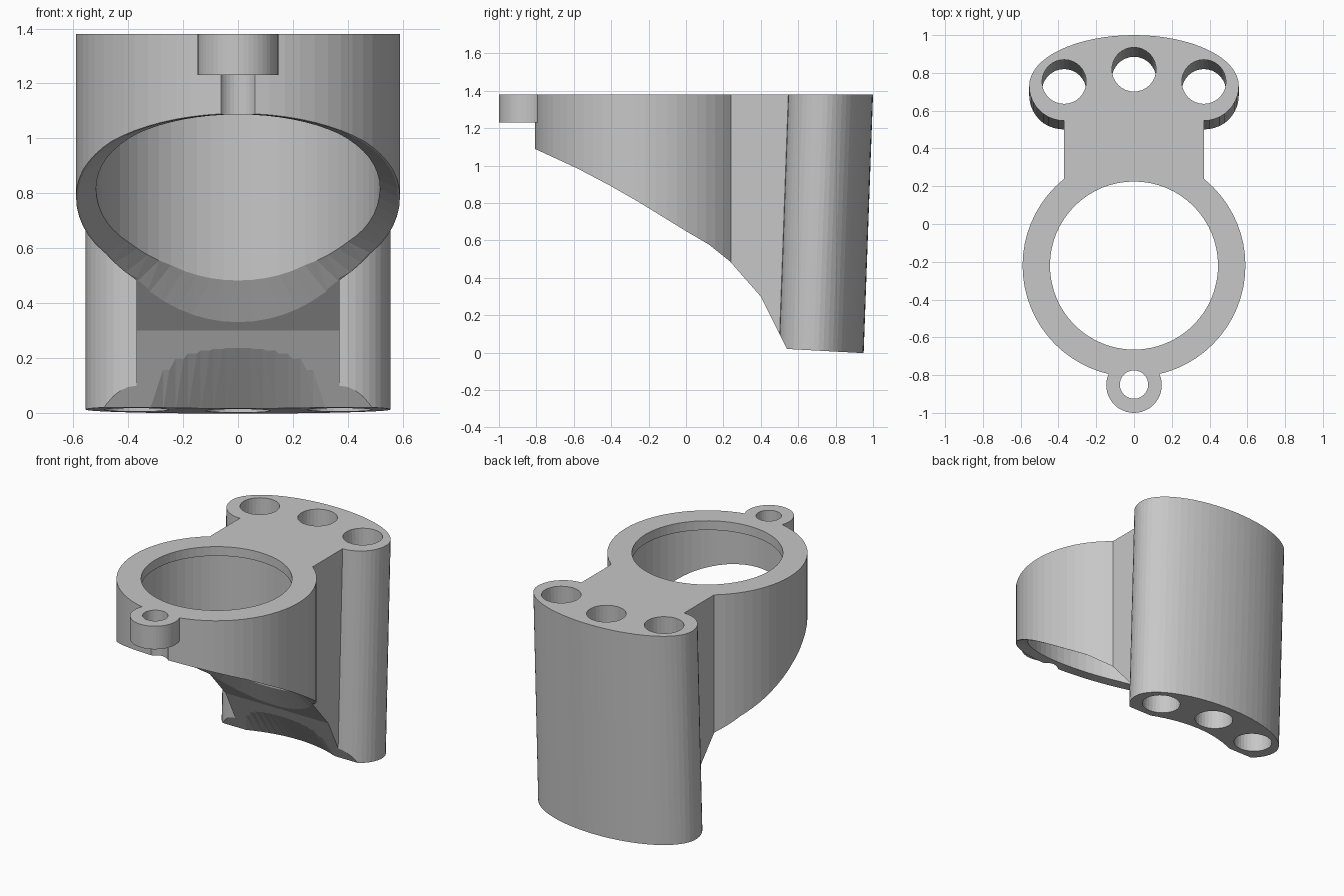
import bpy, bmesh, math

if "Cube" in bpy.data.objects:
    bpy.data.objects.remove(bpy.data.objects["Cube"])

TOP = 1.38
LEAN = 0.05 / TOP    # the rear block leans forward towards its foot
RING_Y = -0.22

# sweeping underside of the part, as (y, z)
UNDER = [(-1.1, 1.224), (-0.58, 0.985), (-0.4, 0.89), (-0.26, 0.81), (0, 0.65),
         (0.12, 0.58), (0.235, 0.488), (0.4, 0.30), (0.54, 0.02), (1.05, -0.008)]


def under(y):
    for (y0, z0), (y1, z1) in zip(UNDER, UNDER[1:]):
        if y <= y1:
            return z0 + (z1 - z0) * (y - y0) / (y1 - y0)


def loft(name, rings):
    """Closed solid through a list of rings with equal point counts."""
    bm = bmesh.new()
    rows = [[bm.verts.new(p) for p in ring] for ring in rings]
    n = len(rows[0])
    for a, b in zip(rows, rows[1:]):
        for i in range(n):
            j = (i + 1) % n
            bm.faces.new((a[i], a[j], b[j], b[i]))
    bm.faces.new(rows[0])
    bm.faces.new(rows[-1])
    if len(rows) > 2:
        bmesh.ops.triangulate(bm, faces=bm.faces[:])
    bmesh.ops.recalc_face_normals(bm, faces=bm.faces)
    mesh = bpy.data.meshes.new(name)
    bm.to_mesh(mesh)
    bm.free()
    ob = bpy.data.objects.new(name, mesh)
    bpy.context.collection.objects.link(ob)
    return ob


def prism(name, pts, lo, hi, lean=0.0):
    return loft(name, [[(a, b - lean * (TOP - h), h) for a, b in pts] for h in (lo, hi)])


def arc(cx, cy, rx, ry, a0, a1, n):
    return [(cx + rx * math.cos(a0 + (a1 - a0) * i / n),
             cy + ry * math.sin(a0 + (a1 - a0) * i / n)) for i in range(n + 1)]


def circle(cx, cy, r, n=48):
    return arc(cx, cy, r, r, 0, 2 * math.pi, n)[:-1]


def combine(target, tool, operation):
    mod = target.modifiers.new(operation, 'BOOLEAN')
    mod.operation = operation
    mod.solver = 'EXACT'
    mod.object = tool
    bpy.context.view_layer.objects.active = target
    bpy.ops.object.modifier_apply(modifier=mod.name)
    bpy.data.objects.remove(tool)


# main ring and neck
body = prism("clamp_body", circle(0, RING_Y, 0.59, 64), -0.1, 1.5)
combine(body, prism("neck", [(-0.37, 0), (0.37, 0), (0.37, 0.68), (-0.37, 0.68)],
                    -0.1, 1.5), 'UNION')

# rear block outline: rounded front corners and an elliptical back
ex, ey, er = 0.37, 0.732, 0.185
outline = (arc(ex, ey, er, er, -math.pi / 2, 0, 10)
           + arc(0, ey, ex + er, 1 - ey, 0, math.pi, 32)[1:-1]
           + arc(-ex, ey, er, er, math.pi, 1.5 * math.pi, 10))
combine(body, prism("rear_block", outline, -0.1, 1.5, lean=LEAN), 'UNION')

# screw boss at the front
combine(body, prism("screw_boss", circle(0, -0.853, 0.147), 1.23, 1.5), 'UNION')

# trim to the flat top and the sweeping underside
side = UNDER + [(1.05, TOP), (-1.1, TOP)]
combine(body, loft("side_profile", [[(x, y, z) for y, z in side] for x in (-0.8, 0.8)]),
        'INTERSECT')

# hollow that curves the foot of the neck backwards
rows = []
for i in range(17):
    x = -0.365 + 0.73 * i / 16
    d = 0.095 * (1 - (x / 0.365) ** 2) - 0.02
    rows.append([(x, 0.38, 0.30), (x, 0.55 + d, 0.0), (x, 0.575 + d * 1.2, -0.05),
                 (x, 0.30, -0.05)])
combine(body, loft("foot_hollow", rows), 'DIFFERENCE')

# wide bore whose lower rim is bevelled up from the underside
low, outer, inner, roof = [], [], [], []
for x, y in circle(0, 0, 1, 64):
    yo, yi = RING_Y + 0.605 * y, RING_Y + 0.517 * y
    low.append((0.605 * x, yo, -0.5))
    outer.append((0.605 * x, yo, under(yo) - 0.01))
    inner.append((0.517 * x, yi, under(yi) + 0.03 + 0.035 * max(0, y) ** 4))
    roof.append((0.517 * x, yi, 1.32))
combine(body, loft("bore", [low, outer, inner, roof]), 'DIFFERENCE')

# narrower top lip
combine(body, prism("lip_hole", circle(0, RING_Y, 0.445, 64), 1.0, 1.6), 'DIFFERENCE')

# screw hole, which also grooves the ring wall
combine(body, prism("screw_hole", circle(0, -0.85, 0.075, 32), 0.5, 1.6), 'DIFFERENCE')

# three leaning holes through the rear block
for x, y in ((-0.37, 0.753), (0, 0.818), (0.37, 0.753)):
    combine(body, prism("rear_hole", circle(x, y, 0.117, 32), -0.2, 1.6, lean=LEAN),
            'DIFFERENCE')

grey = bpy.data.materials.new("light_grey")
grey.diffuse_color = (0.57, 0.57, 0.57, 1)
grey.use_nodes = True
grey.node_tree.nodes["Principled BSDF"].inputs["Base Color"].default_value = grey.diffuse_color
body.data.materials.clear()
body.data.materials.append(grey)
for p in body.data.polygons:
    p.material_index = 0
